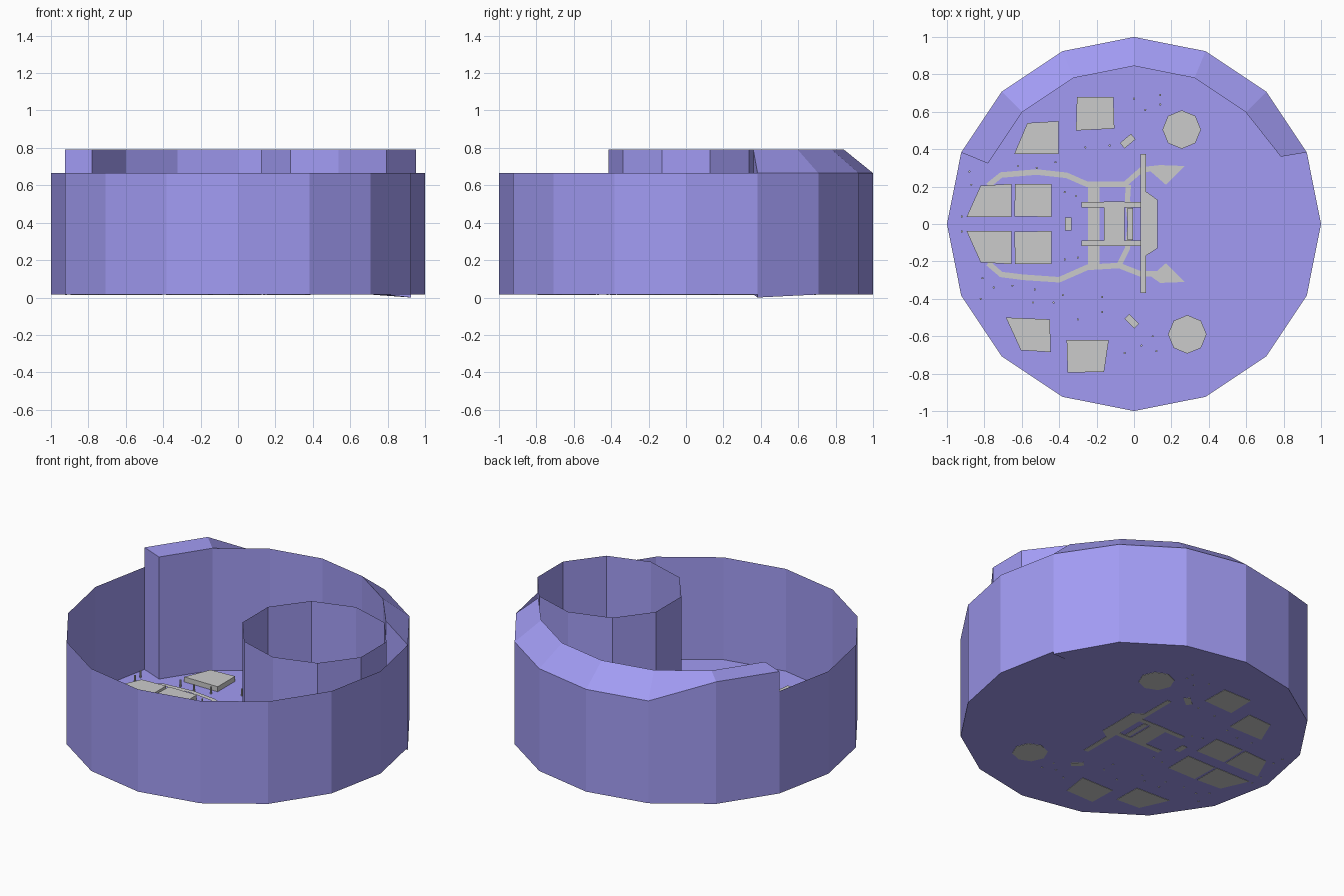
import bpy, bmesh, math
from mathutils import Vector

if "Cube" in bpy.data.objects:
    bpy.data.objects.remove(bpy.data.objects["Cube"])

FLOOR, RIM, TOP = 0.016, 0.665, 0.79

purple = bpy.data.materials.new("purple")
purple.diffuse_color = (0.36, 0.33, 0.9, 1)
purple.use_nodes = True
purple.node_tree.nodes["Principled BSDF"].inputs["Base Color"].default_value = purple.diffuse_color


def mesh_object(name, verts, faces, mat=None, fix=True):
    me = bpy.data.meshes.new(name)
    me.from_pydata(verts, [], faces)
    if fix:
        bm = bmesh.new()
        bm.from_mesh(me)
        bmesh.ops.recalc_face_normals(bm, faces=bm.faces)
        bm.to_mesh(me)
        bm.free()
    ob = bpy.data.objects.new(name, me)
    bpy.context.collection.objects.link(ob)
    if mat:
        me.materials.append(mat)
    return ob


def ring(n, rx, ry=None, cx=0, cy=0, start=0):
    ry = rx if ry is None else ry
    return [(cx + rx * math.cos(start + math.tau * i / n),
             cy + ry * math.sin(start + math.tau * i / n)) for i in range(n)]


def sides(n):
    return [(i, (i + 1) % n, n + (i + 1) % n, n + i) for i in range(n)]


def prism(name, pts, z0, z1, mat=None, caps="both"):
    n = len(pts)
    verts = [(x, y, z0) for x, y in pts] + [(x, y, z1) for x, y in pts]
    faces = sides(n)
    if caps in ("both", "bottom"):
        faces.append(tuple(reversed(range(n))))
    if caps in ("both", "top"):
        faces.append(tuple(range(n, 2 * n)))
    return mesh_object(name, verts, faces, mat)


def box(name, x0, x1, y0, y1, z0, z1, turn=0):
    cx, cy, hx, hy = (x0 + x1) / 2, (y0 + y1) / 2, (x1 - x0) / 2, (y1 - y0) / 2
    c, s = math.cos(turn), math.sin(turn)
    pts = [(cx + c * a * hx - s * b * hy, cy + s * a * hx + c * b * hy)
           for a, b in ((-1, -1), (1, -1), (1, 1), (-1, 1))]
    return prism(name, pts, z0, z1)


def road(name, path, width, z=FLOOR + 0.007):
    # flat mitred ribbon along a path
    p = [Vector(q) for q in path]
    verts = []
    for i, q in enumerate(p):
        d = (p[min(i + 1, len(p) - 1)] - p[max(i - 1, 0)]).normalized()
        side = Vector((-d.y, d.x)) * width / 2
        verts += [(*(q - side), z), (*(q + side), z)]
    faces = [(2 * i, 2 * i + 2, 2 * i + 3, 2 * i + 1) for i in range(len(p) - 1)]
    return mesh_object(name, verts, faces, fix=False)


# 16-sided outer wall with floor, open on top
prism("outer_wall_and_floor", ring(16, 1.0), FLOOR, RIM, purple, "bottom")

# open ten-sided inner drum
prism("inner_drum", ring(10, 0.436, 0.415, 0.537, 0, math.pi / 2), FLOOR, TOP, purple, "none")

# raised curved bank along the back, its top sloping down to the wall
angles = [math.radians(157.5 - 22.5 * i) for i in range(7)]
inner = [(0.845 * math.cos(a), 0.845 * math.sin(a)) for a in angles]
inner[-1] = (0.785, 0.36)
outer = [(math.cos(a), math.sin(a)) for a in angles]
outer_z = [TOP, TOP] + [RIM] * 5
low_z = [FLOOR] * 6 + [0.0]
verts = []
for (ix, iy), (ox, oy), zt, zb in zip(inner, outer, outer_z, low_z):
    verts += [(ix, iy, FLOOR), (ix, iy, TOP), (ox, oy, zt), (ox, oy, zb)]
faces = [(0, 1, 2, 3), (27, 26, 25, 24)]
for i in range(6):
    a, b = 4 * i, 4 * i + 4
    faces += [(a + k, a + (k + 1) % 4, b + (k + 1) % 4, b + k) for k in range(4)]
mesh_object("back_bank", verts, faces, purple)

# low pads standing on the floor
PB, PT = FLOOR - 0.002, 0.048
pads = [
    [(-.64, .375), (-.405, .375), (-.405, .55), (-.57, .54)],
    [(-.31, .5), (-.105, .51), (-.11, .68), (-.305, .68)],
    [(-.605, -.675), (-.445, -.685), (-.45, -.51), (-.685, -.5)],
    [(-.355, -.795), (-.16, -.79), (-.135, -.62), (-.36, -.62)],
]
for s in (1, -1):
    pads.append([(-.895, .038 * s), (-.655, .038 * s), (-.655, .215 * s), (-.82, .205 * s)])
    pads.append([(-.64, .04 * s), (-.44, .038 * s), (-.44, .215 * s), (-.635, .215 * s)])
for i, pts in enumerate(pads):
    prism(f"pad_{i + 1}", pts, PB, PT)
for i, (cx, cy) in enumerate([(.255, .505), (.285, -.59)]):
    prism(f"octagon_pad_{i + 1}", ring(8, 0.103, None, cx, cy), PB, PT)

# small blocks
box("small_block_middle", -.37, -.335, -.035, .035, PB, PT)
box("small_block_back", -.072, .005, .424, .462, PB, PT, math.radians(40))
box("small_block_front", -.048, .026, -.538, -.502, PB, PT, math.radians(-45))

# walkways painted on the floor
road("walkway_back", [(-.78, .205), (-.71, .262), (-.52, .278), (-.36, .26),
                      (-.25, .212), (-.05, .212), (.04, .29), (.14, .3)], .03)
road("walkway_front", [(-.78, -.21), (-.71, -.27), (-.59, -.285), (-.4, -.298),
                       (-.25, -.232), (-.08, -.222), (.03, -.265), (.16, -.265)], .03)
road("walkway_cross", [(-.215, -.23), (-.215, .21)], .06)
road("walkway_curve", [(-.08, -.22), (-.035, -.13), (-.02, 0), (-.035, .13), (-.03, .21)], .028)
GZ = FLOOR + 0.007
for s in (1, -1):
    mesh_object("walkway_end", [(.09, .28 * s, GZ), (.17, .21 * s, GZ), (.27, .31 * s, GZ),
                                (.14, .315 * s, GZ)], [(0, 1, 2, 3)])

# central structure: crossbar, rails and blocks
box("crossbar", .035, .065, -.37, .375, PB, .09)
for s in (1, -1):
    box("rail", -.28, .035, .103 * s - .015, .103 * s + .015, PB, .06)
box("centre_block", -.16, -.05, -.115, .12, PB, .06)
box("centre_strip", -.035, -.005, -.085, .085, PB, .05)
prism("front_block", [(.04, -.185), (.125, -.13), (.125, .13), (.07, .17), (.04, .17)], PB, .09)

# thin posts scattered over the floor
posts = [(0, .67), (.06, .61), (.14, .69), (.14, .64), (-.13, .42), (-.26, .41), (-.42, .33),
         (-.52, .3), (-.62, .31), (-.88, .28), (-.87, .21), (-.92, .04), (-.92, -.04),
         (-.37, .17), (-.31, .15), (-.81, -.29), (-.82, -.4), (-.75, -.34), (-.65, -.33),
         (-.53, -.35), (-.54, -.42), (-.43, -.42), (-.38, -.38), (-.3, -.51), (-.17, -.39),
         (-.17, -.47), (-.05, -.69), (.04, -.65), (.1, -.6), (.12, -.68), (-.37, -.19), (-.3, -.18)]
for i, (x, y) in enumerate(posts):
    prism(f"post_{i + 1}", ring(6, 0.006, None, x, y), PB, 0.06)
